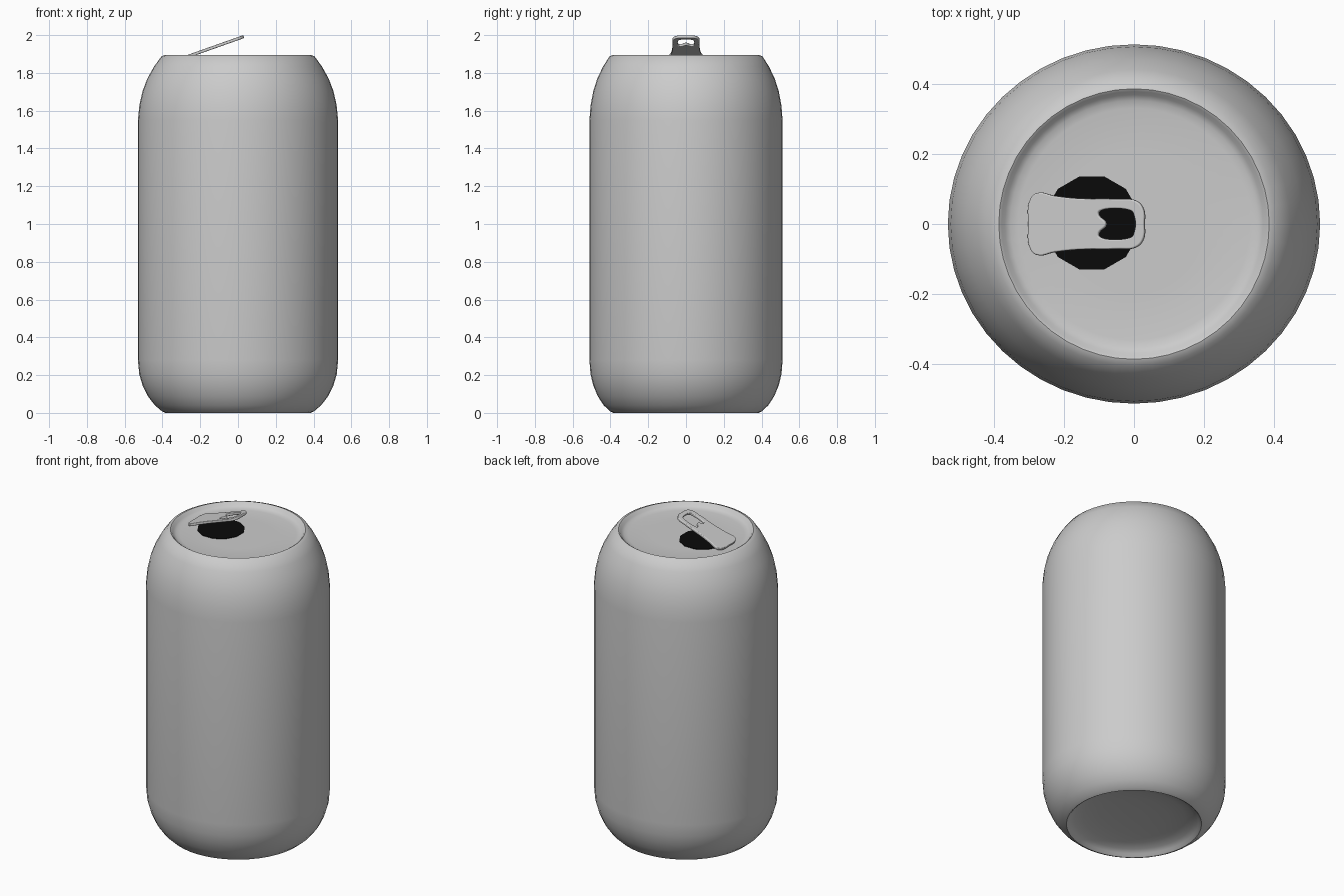
import bpy, bmesh
from math import cos, sin, tau, radians

old = bpy.data.objects.get("Cube")
if old:
    bpy.data.objects.remove(old)

SEGMENTS = 48


def material(name, value):
    mat = bpy.data.materials.new(name)
    mat.use_nodes = True
    color = (value, value, value, 1)
    mat.diffuse_color = color
    mat.node_tree.nodes["Principled BSDF"].inputs["Base Color"].default_value = color
    return mat


grey = material("grey metal", 0.6)
black = material("black", 0.003)


def smooth(obj, degrees=40):
    bpy.ops.object.select_all(action='DESELECT')
    obj.select_set(True)
    bpy.context.view_layer.objects.active = obj
    bpy.ops.object.shade_smooth_by_angle(angle=radians(degrees))


def lathe(name, profile, cap=None):
    """Turn (radius, height) points round z; the wide part is slightly oval."""
    bm = bmesh.new()
    rings = []
    for r, z in profile:
        squash = 1 - 0.035 * min(max((r - 0.4) / 0.13, 0), 1)
        rings.append([bm.verts.new((r * cos(tau * i / SEGMENTS),
                                    r * squash * sin(tau * i / SEGMENTS), z))
                      for i in range(SEGMENTS)])
    for low, high in zip(rings, rings[1:]):
        for i in range(SEGMENTS):
            j = (i + 1) % SEGMENTS
            bm.faces.new((low[i], low[j], high[j], high[i]))
    if cap == "last":
        bm.faces.new(rings[-1])
    elif cap == "first":
        bm.faces.new(rings[0][::-1])
    mesh = bpy.data.meshes.new(name)
    bm.to_mesh(mesh)
    bm.free()
    obj = bpy.data.objects.new(name, mesh)
    bpy.context.collection.objects.link(obj)
    mesh.materials.append(grey)
    smooth(obj)
    return obj


# Can wall with tapered shoulder and foot
lathe("can_body", [
    (0.385, 0), (0.402, 0.008), (0.44, 0.04), (0.477, 0.088), (0.505, 0.145),
    (0.523, 0.205), (0.53, 0.28), (0.53, 1.55), (0.522, 1.63), (0.505, 1.705),
    (0.48, 1.77), (0.445, 1.833), (0.405, 1.888), (0.385, 1.895)])

# Recessed lid
lathe("lid", [
    (0.385, 1.895), (0.377, 1.89), (0.368, 1.877), (0.352, 1.869),
    (0.33, 1.865), (0.2, 1.865)], cap="last")

# Hollow underside
lathe("base_hollow", [
    (0.08, 0.06), (0.2, 0.055), (0.29, 0.045), (0.34, 0.032),
    (0.367, 0.017), (0.377, 0.005), (0.385, 0)], cap="first")

# Dark mouth opening as a thin twelve-sided plate
bpy.ops.mesh.primitive_cylinder_add(vertices=12, radius=0.137, depth=0.005,
                                    location=(-0.12, 0.003, 1.866),
                                    rotation=(0, 0, radians(15)))
mouth = bpy.context.object
mouth.name = "mouth_opening"
mouth.data.materials.append(black)

# Pull tab: flared outline with a finger hole, tilted up
curve = bpy.data.curves.new("pull_tab", 'CURVE')
curve.dimensions = '2D'
curve.fill_mode = 'BOTH'
curve.extrude = 0.004
curve.bevel_depth = 0.004
curve.offset = -0.004
curve.bevel_resolution = 2
curve.resolution_u = 6


def add_loop(half):
    """Closed outline from one half, mirrored over the tab's centre line."""
    points = half + [(x, -y) for x, y in reversed(half) if y > 0]
    spline = curve.splines.new('BEZIER')
    spline.bezier_points.add(len(points) - 1)
    spline.use_cyclic_u = True
    for bp, (x, y) in zip(spline.bezier_points, points):
        bp.co = (x, y, 0)
        bp.handle_left_type = bp.handle_right_type = 'AUTO'


add_loop([(0, 0), (-0.004, 0.045), (-0.025, 0.066), (-0.08, 0.071), (-0.2, 0.073),
          (-0.27, 0.08), (-0.325, 0.088), (-0.343, 0.072), (-0.35, 0)])
add_loop([(-0.032, 0.03), (-0.04, 0.038), (-0.132, 0.038), (-0.138, 0.03),
          (-0.115, 0)])
curve.materials.append(grey)
tab = bpy.data.objects.new("pull_tab", curve)
bpy.context.collection.objects.link(tab)
tab.location = (0.03, 0, 1.992)
tab.rotation_euler = (0, radians(-19.5), 0)
bpy.ops.object.select_all(action='DESELECT')
tab.select_set(True)
bpy.context.view_layer.objects.active = tab
bpy.ops.object.convert(target='MESH')
smooth(bpy.context.object)
